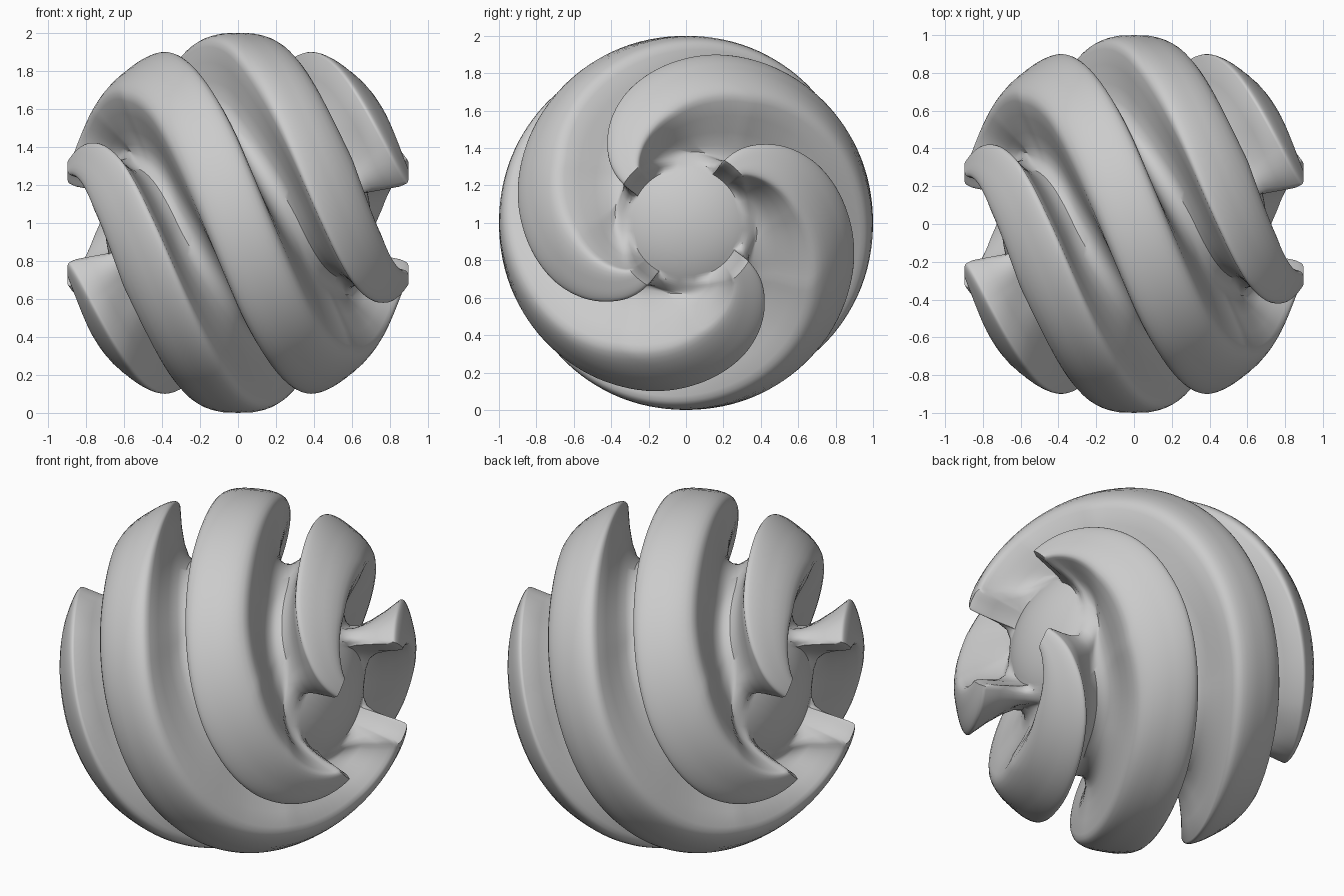
import bpy, bmesh
from math import sin, cos, pi, radians, degrees

if "Cube" in bpy.data.objects:
    bpy.data.objects.remove(bpy.data.objects["Cube"])

ARMS = 4
RINGS = 160
# ridge half-widths in degrees against latitude: equator side and pole side
LATS = [0, 28, 38, 52, 66, 90]
EQ_SIDE = [28, 19, 17, 12, 9, 6]
POLE_SIDE = [28, 33, 36, 28, 11, 6]
# cross-section: position over the ridge (-1..1) and groove (0..1), with height
HALF = [(.2, 1), (.4, 1), (.6, .99), (.75, .975), (.87, .95), (.95, .91), (1, .84)]
RIDGE = [(-t, h) for t, h in reversed(HALF)] + [(0, 1)] + HALF
GROOVE = [(.04, .62), (.09, .35), (.18, .14), (.32, .03), (.5, 0),
          (.68, .03), (.82, .14), (.91, .35), (.96, .62)]


def lerp_table(ys, x):
    for i in range(len(LATS) - 1):
        if x <= LATS[i + 1]:
            f = (x - LATS[i]) / (LATS[i + 1] - LATS[i])
            return ys[i] + f * (ys[i + 1] - ys[i])
    return ys[-1]


def smooth(a, b, x):
    t = max(0, min(1, (x - a) / (b - a)))
    return t * t * (3 - 2 * t)


def section(lat):
    """(angle, height) pairs around one ring of the spiral body."""
    d = degrees(abs(lat))
    eq, pole = radians(lerp_table(EQ_SIDE, d)), radians(lerp_table(POLE_SIDE, d))
    hi, lo = (eq, pole) if lat >= 0 else (pole, eq)
    side = 1 if lat >= 0 else -1
    k = 1 + .5 * abs(lat)
    turn = 2.8 * lat - .52 * lat ** 3
    crisp = 1 - .6 * smooth(5, 25, d)      # sharper rim facing the equator
    out = []
    for n in range(ARMS):
        base = turn + n * 2 * pi / ARMS
        for t, h in RIDGE:
            if t * side > 0:
                h = 1 - (1 - h) * crisp
            out.append((base + (t * hi if t > 0 else t * lo), h))
        gap = 2 * pi / ARMS - hi - lo
        for g, h in GROOVE:
            s = g ** k if lat >= 0 else 1 - (1 - g) ** k
            out.append((base + hi + s * gap, h))
    return out


# spiral-grooved ball, wound about the x axis
bm = bmesh.new()
rings = []
for i in range(1, RINGS):
    lat = -pi / 2 + pi * i / RINGS
    d = degrees(abs(lat))
    core = .64 + .06 * smooth(20, 80, d)
    outer = 1 - .02 * smooth(20, 65, d)
    fade = 1 - smooth(66.5, 71, d)
    # groove floors slide towards the poles, but under the tips at the arm ends
    lean = 8 * smooth(0, 22, d) - 14 * smooth(42, 68, d) + 6 * smooth(72, 90, d)
    ring = []
    for a, h in section(lat):
        h *= fade
        r = core + (outer - core) * h
        b = lat + radians(lean) * (1 - h) * (1 if lat > 0 else -1)
        ring.append(bm.verts.new((r * sin(b), r * cos(b) * cos(a),
                                  1 + r * cos(b) * sin(a))))
    rings.append(ring)

count = len(rings[0])
for r0, r1 in zip(rings, rings[1:]):
    for j in range(count):
        k = (j + 1) % count
        bm.faces.new((r0[j], r0[k], r1[k], r1[j]))
# close both ends
for ring, x in ((rings[0], -.7), (rings[-1], .7)):
    tip = bm.verts.new((x, 0, 1))
    for j in range(count):
        bm.faces.new((ring[j], ring[(j + 1) % count], tip))
bmesh.ops.triangulate(bm, faces=bm.faces, quad_method='SHORT_EDGE')
bmesh.ops.recalc_face_normals(bm, faces=bm.faces)

mesh = bpy.data.meshes.new("spiral_ball")
bm.to_mesh(mesh)
bm.free()
ball = bpy.data.objects.new("spiral_ball", mesh)
bpy.context.collection.objects.link(ball)
bpy.context.view_layer.objects.active = ball
ball.select_set(True)
bpy.ops.object.shade_smooth_by_angle(angle=radians(40))
